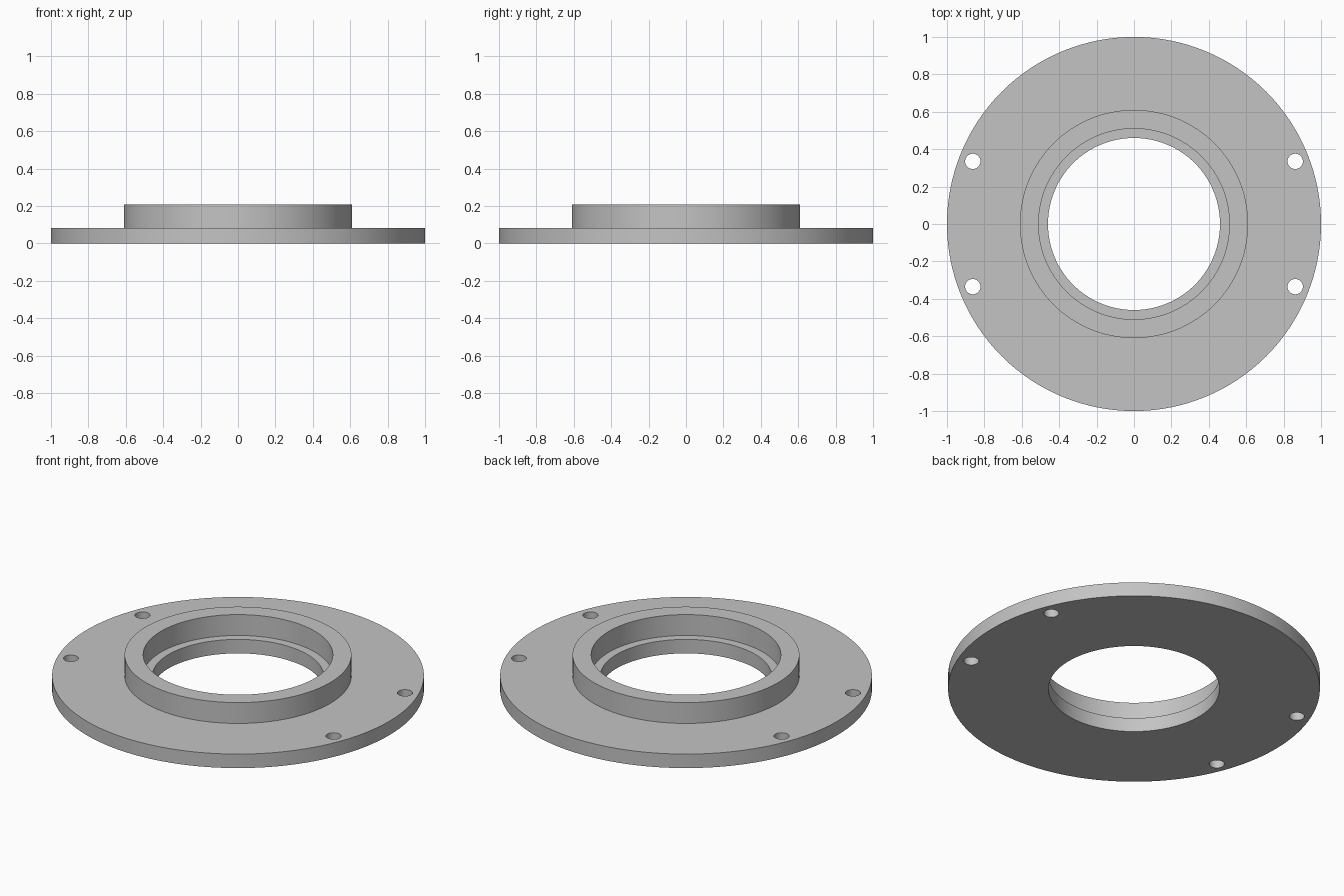
import bpy, bmesh, math
from mathutils import Matrix

cube = bpy.data.objects.get("Cube")
if cube:
    bpy.data.objects.remove(cube, do_unlink=True)

SEGMENTS = 128
PLATE_TOP, BOSS_TOP = 0.083, 0.207
PLATE_R, BOSS_R, RECESS_R, BORE_R = 1.0, 0.61, 0.51, 0.46
HOLE_X, HOLE_Y, HOLE_R = 0.862, 0.335, 0.041

grey = bpy.data.materials.new("plain grey")
grey.use_nodes = True
colour = (0.55, 0.55, 0.55, 1)
grey.diffuse_color = colour
grey.node_tree.nodes["Principled BSDF"].inputs["Base Color"].default_value = colour


def add_object(name, bm):
    bmesh.ops.recalc_face_normals(bm, faces=bm.faces)
    mesh = bpy.data.meshes.new(name)
    bm.to_mesh(mesh)
    bm.free()
    mesh.materials.append(grey)
    obj = bpy.data.objects.new(name, mesh)
    bpy.context.collection.objects.link(obj)
    return obj


# Flange: closed section (radius, height) turned around the z axis
section = [(BORE_R, 0), (PLATE_R, 0), (PLATE_R, PLATE_TOP), (BOSS_R, PLATE_TOP),
           (BOSS_R, BOSS_TOP), (RECESS_R, BOSS_TOP), (RECESS_R, PLATE_TOP),
           (BORE_R, PLATE_TOP)]
bm = bmesh.new()
verts = [bm.verts.new((r, 0, z)) for r, z in section]
edges = [bm.edges.new((v, verts[i - 1])) for i, v in enumerate(verts)]
bmesh.ops.spin(bm, geom=verts + edges, cent=(0, 0, 0), axis=(0, 0, 1),
               angle=math.tau, steps=SEGMENTS, use_merge=True)
bmesh.ops.remove_doubles(bm, verts=bm.verts, dist=0.0001)
flange = add_object("flange", bm)

# Four bolt holes, two on each side
bm = bmesh.new()
for sx in (-1, 1):
    for sy in (-1, 1):
        bmesh.ops.create_cone(bm, cap_ends=True, segments=32, radius1=HOLE_R,
                              radius2=HOLE_R, depth=0.4,
                              matrix=Matrix.Translation((sx * HOLE_X, sy * HOLE_Y, 0)))
cutter = add_object("bolt_hole_cutter", bm)
cutter.hide_render = True

# Apply the cut, then discard the cutter
bpy.ops.object.select_all(action='DESELECT')
flange.select_set(True)
bpy.context.view_layer.objects.active = flange
cut = flange.modifiers.new("bolt_holes", 'BOOLEAN')
cut.operation = 'DIFFERENCE'
cut.solver = 'EXACT'
cut.object = cutter
bpy.ops.object.modifier_apply(modifier=cut.name)
bpy.data.objects.remove(cutter, do_unlink=True)

# Smooth round walls, crisp rims
bpy.ops.object.shade_smooth_by_angle(angle=math.radians(30))
